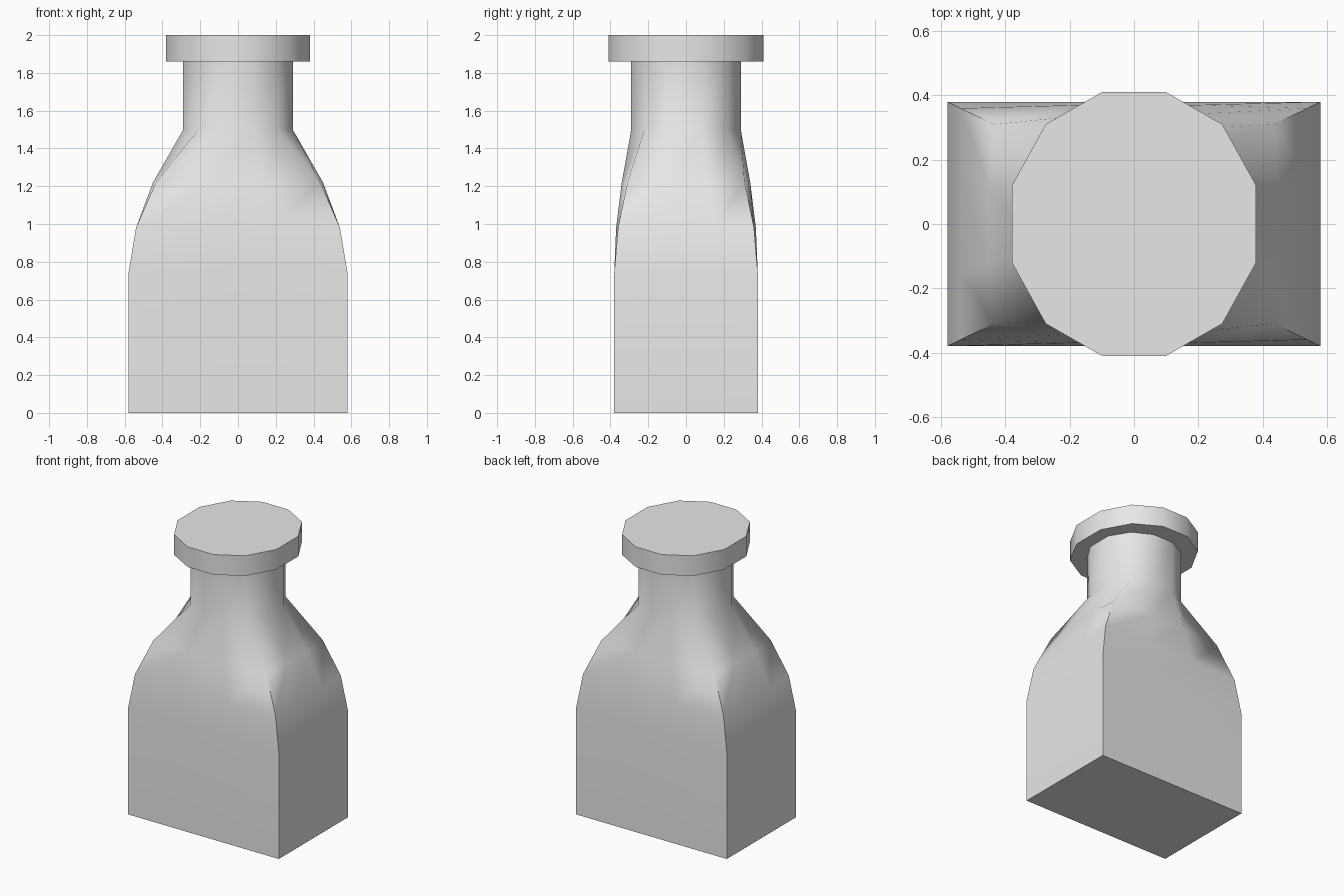
import bpy, bmesh, math

cube = bpy.data.objects.get("Cube")
if cube:
    bpy.data.objects.remove(cube, do_unlink=True)

grey = bpy.data.materials.new("light grey")
grey.use_nodes = True
colour = (0.8, 0.8, 0.8, 1)
grey.diffuse_color = colour
grey.node_tree.nodes["Principled BSDF"].inputs["Base Color"].default_value = colour


def ring(bm, z, front, corner, side):
    """Twelve points: three in one quadrant, mirrored to the other three."""
    quad = [side, corner, front]
    pts = quad + [(-x, y) for x, y in reversed(quad)]
    pts += [(-x, -y) for x, y in pts]
    return [bm.verts.new((x, y, z)) for x, y in pts]


def loft(name, sections):
    bm = bmesh.new()
    rings = [ring(bm, *s) for s in sections]
    for low, high in zip(rings, rings[1:]):
        for i in range(len(low)):
            j = (i + 1) % len(low)
            bm.faces.new((low[i], low[j], high[j], high[i]))
    bm.faces.new(list(reversed(rings[0])))
    bm.faces.new(rings[-1])
    mesh = bpy.data.meshes.new(name)
    bm.to_mesh(mesh)
    bm.free()
    mesh.materials.append(grey)
    obj = bpy.data.objects.new(name, mesh)
    bpy.context.collection.objects.link(obj)
    bpy.ops.object.select_all(action="DESELECT")
    obj.select_set(True)
    bpy.context.view_layer.objects.active = obj
    bpy.ops.object.shade_smooth_by_angle(angle=math.radians(60))
    return obj


# Rectangular body rising through sloped shoulders into a round neck
neck = ((0.08, 0.29), (0.21, 0.22), (0.29, 0.09))
base = ((0.2, 0.38), (0.58, 0.38), (0.58, 0.16))
loft("bottle_body", [
    (0, *base),
    (0.74, *base),
    (0.98, (0.18, 0.37), (0.54, 0.36), (0.54, 0.15)),
    (1.22, (0.14, 0.34), (0.435, 0.31), (0.45, 0.12)),
    (1.5, *neck),
    (1.87, *neck),
])

# Wide flat cap
rim = ((0.1, 0.41), (0.275, 0.31), (0.38, 0.12))
loft("bottle_cap", [(1.86, *rim), (2, *rim)])
